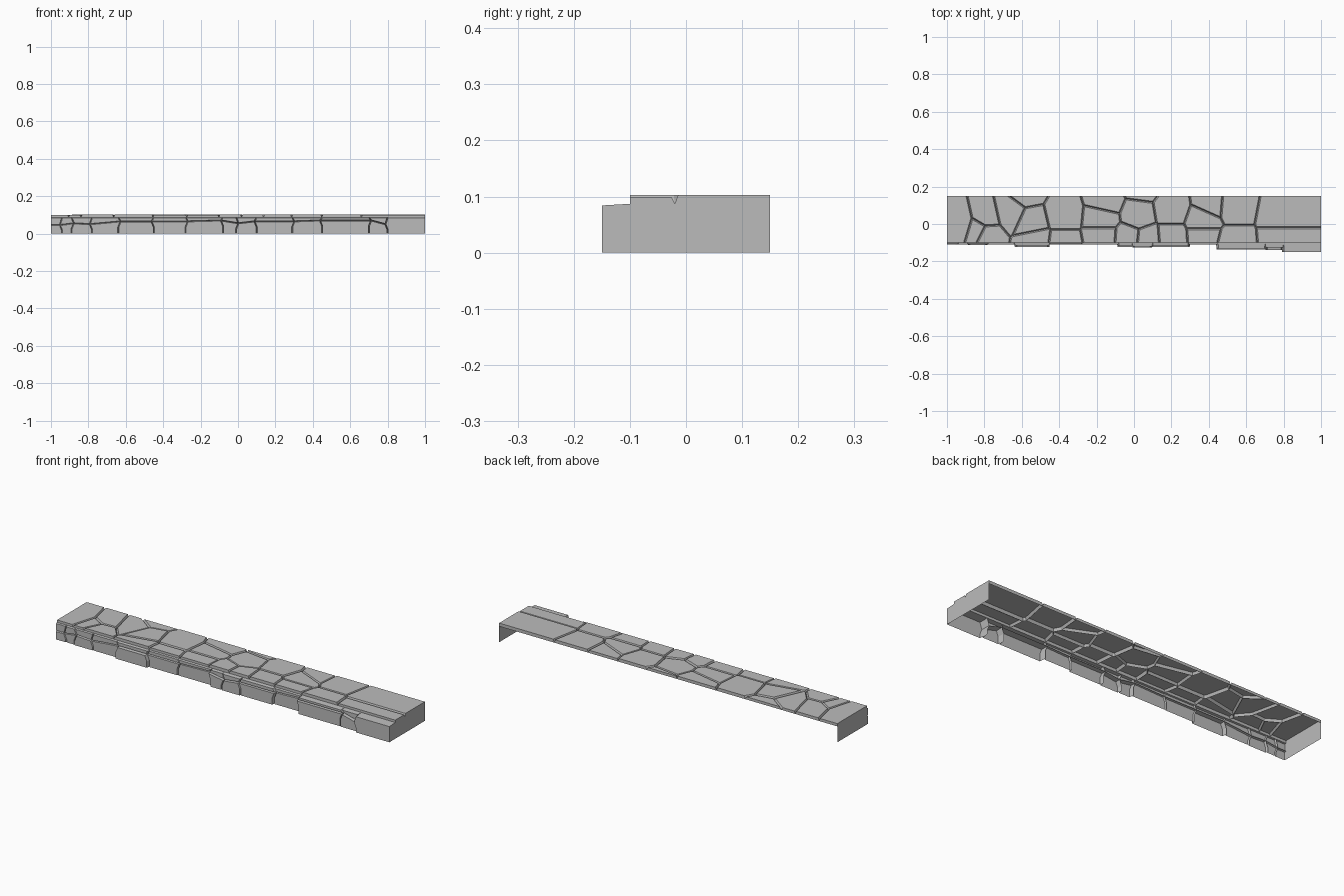
import bpy, bmesh, random
from mathutils import Vector

if "Cube" in bpy.data.objects:
    bpy.data.objects.remove(bpy.data.objects["Cube"])

random.seed(4)
FRONT, BACK = -0.10, 0.15
GROOVE_Z, EPS = 0.087, 1e-4

stone = bpy.data.materials.new("grey_stone")
stone.diffuse_color = (0.5, 0.5, 0.5, 1)
stone.use_nodes = True
stone.node_tree.nodes["Principled BSDF"].inputs["Base Color"].default_value = stone.diffuse_color


def clip(poly, point, normal):
    """Keep the part of a 2D polygon behind the line through point."""
    out = []
    for a, b in zip(poly, poly[1:] + poly[:1]):
        da, db = (a - point).dot(normal), (b - point).dot(normal)
        if da <= 0:
            out.append(a)
        if da * db < 0:
            out.append(a + (b - a) * (da / (da - db)))
    return out


def raise_stone(bm, corners, width, height):
    """One stone: a face with sloping sides rising out of its grooves."""
    face = bm.faces.new([bm.verts.new(c) for c in corners])
    face.normal_update()
    bmesh.ops.inset_individual(bm, faces=[face], thickness=width, depth=height,
                               use_even_offset=True)


def crop(bm, co, no):
    bmesh.ops.bisect_plane(bm, geom=bm.verts[:] + bm.edges[:] + bm.faces[:],
                           plane_co=co, plane_no=no, clear_outer=True)


def rim(bm, axis, value):
    return [e for e in bm.edges if e.is_boundary
            and all(abs(v.co[axis] - value) < EPS for v in e.verts)]


def wall(bm, edges, axis, value):
    """Extrude rim edges until they reach a given coordinate."""
    geom = bmesh.ops.extrude_edge_only(bm, edges=edges)["geom"]
    for v in geom:
        if isinstance(v, bmesh.types.BMVert):
            v.co[axis] = value


def finish(bm, name):
    bmesh.ops.remove_doubles(bm, verts=bm.verts[:], dist=1e-5)
    bmesh.ops.recalc_face_normals(bm, faces=bm.faces[:])
    mesh = bpy.data.meshes.new(name)
    bm.to_mesh(mesh)
    bm.free()
    mesh.materials.append(stone)
    obj = bpy.data.objects.new(name, mesh)
    bpy.context.collection.objects.link(obj)
    # normals point outwards: tread up, riser to the front
    facing = sum((p.normal.z - p.normal.y) * p.area for p in mesh.polygons)
    if facing < 0:
        mesh.flip_normals()


# Tread: irregular paving cells around these stone centres
seeds = [Vector(s) for s in (
    (-.93, .00), (-.83, -.03), (-.795, .03), (-.58, .17), (-.66, .06),
    (-.79, -.05), (-.55, .01), (-.53, -.09), (-.38, .05), (-.38, -.11),
    (-.15, .12), (-.17, .03), (-.17, -.07), (.02, .05), (.04, .20),
    (-.03, -.08), (.07, -.09), (.20, .08), (.20, -.08), (.41, .11),
    (.37, .02), (.37, -.07), (.53, .10), (.53, -.11), (.79, .05), (.79, -.09))]
bm = bmesh.new()
for s in seeds:
    cell = [Vector(c) for c in ((-1.03, -.13), (1.03, -.13), (1.03, .18), (-1.03, .18))]
    for other in seeds:
        if other != s:
            cell = clip(cell, (s + other) / 2, other - s)
    raise_stone(bm, [(p.x, p.y, GROOVE_Z) for p in cell], 0.006,
                random.uniform(0.012, 0.016))
for co, no in (((1, 0, 0), (1, 0, 0)), ((-1, 0, 0), (-1, 0, 0)),
               ((0, FRONT, 0), (0, -1, 0)), ((0, BACK, 0), (0, 1, 0))):
    crop(bm, co, no)
ends = rim(bm, 0, 1) + rim(bm, 0, -1)
nosing, back_lip = rim(bm, 1, FRONT), rim(bm, 1, BACK)
wall(bm, ends, 2, 0)
wall(bm, nosing, 2, GROOVE_Z - 0.001)
wall(bm, back_lip, 2, GROOVE_Z - 0.002)
finish(bm, "tread_stones")

# Riser: two courses of blocks; joint position, course height, upper and lower depth
joints = [-1.03, -.94, -.89, -.78, -.64, -.45, -.28, -.08, -.01, .10, .29, .45, .70, .80, 1.03]
course = [.045, .045, .055, .05, .065, .065, .065, .07, .055, .065, .065, .07, .07, .05, .05]
upper = [.008, .010, .008, .010, .014, .008, .010, .016, .020, .018, .010, .030, .026, .05]
lower = [.010, .008, .012, .010, .024, .010, .008, .024, .026, .022, .010, .036, .038, .05]
bm = bmesh.new()
for i in range(len(upper)):
    a, b = joints[i], joints[i + 1]
    am, bmid = a + .012 * (-1) ** i, b - .012 * (-1) ** i
    za, zb = course[i], course[i + 1]
    low = [(a, -.02), (b, -.02), (b, zb - .03), (bmid, zb), (am, za), (a, za - .03)]
    high = [(am, za), (bmid, zb), (b, GROOVE_Z), (a, GROOVE_Z)]
    blocks = [(low, lower[i]), (high, upper[i])]
    if i == len(upper) - 1:  # the right end is a single full-height block
        blocks = [(low[:4] + high[2:] + low[4:], .05)]
    for shape, depth in blocks:
        raise_stone(bm, [(x, FRONT, z) for x, z in shape], 0.003, depth)
for co, no in (((1, 0, 0), (1, 0, 0)), ((-1, 0, 0), (-1, 0, 0)), ((0, 0, 0), (0, 0, -1))):
    crop(bm, co, no)
wall(bm, rim(bm, 0, 1) + rim(bm, 0, -1), 1, FRONT)
finish(bm, "riser_stones")
